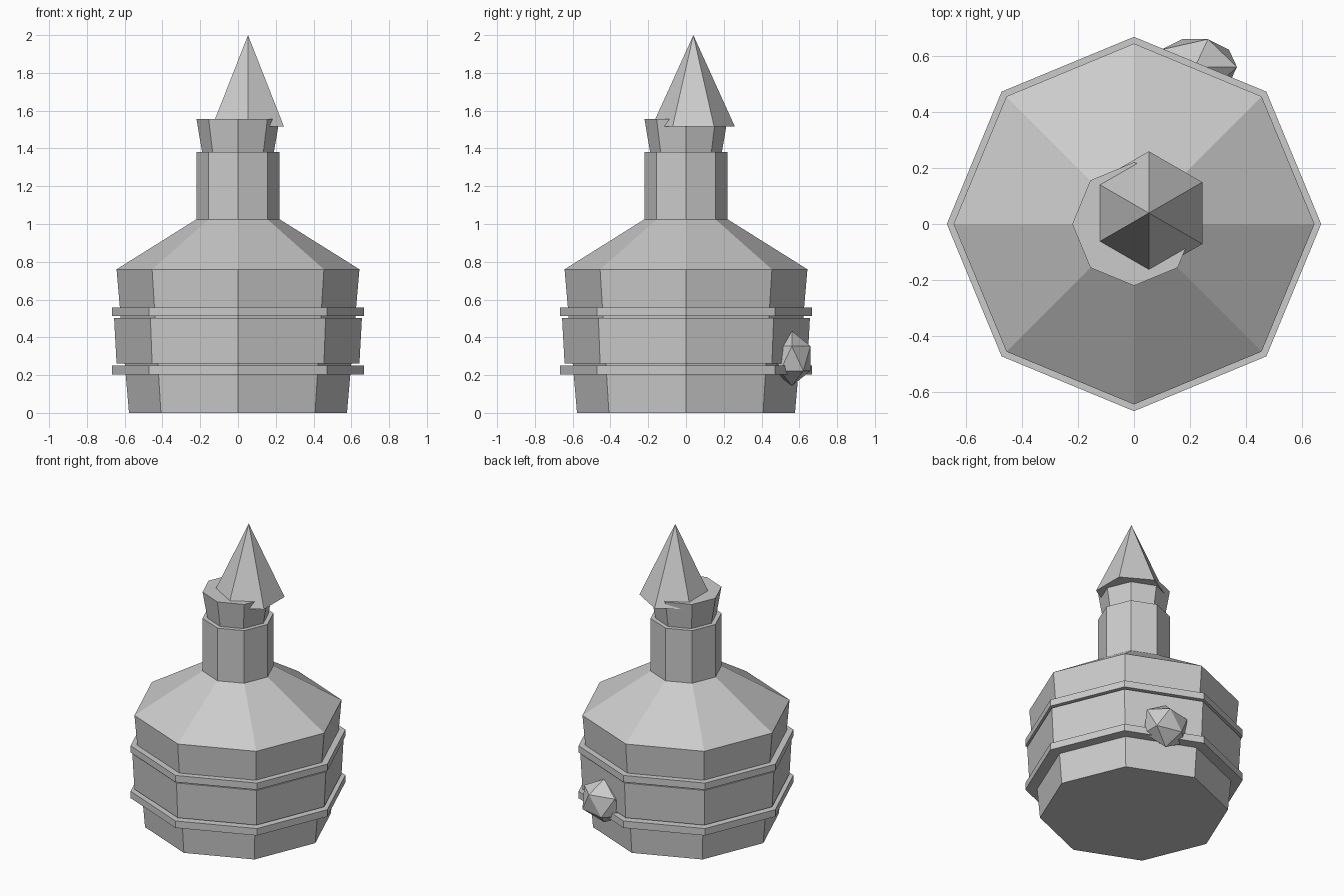
import bpy, bmesh, math
from mathutils import Matrix

if "Cube" in bpy.data.objects:
    bpy.data.objects.remove(bpy.data.objects["Cube"])

grey = bpy.data.materials.new("plain grey")
grey.diffuse_color = (0.6, 0.6, 0.6, 1)
grey.use_nodes = True
grey.node_tree.nodes["Principled BSDF"].inputs["Base Color"].default_value = grey.diffuse_color


def finish(name, bm):
    mesh = bpy.data.meshes.new(name)
    bmesh.ops.recalc_face_normals(bm, faces=bm.faces[:])
    bm.to_mesh(mesh)
    bm.free()
    mesh.materials.append(grey)
    obj = bpy.data.objects.new(name, mesh)
    bpy.context.collection.objects.link(obj)
    return obj


def lathe(name, profile, sides=8, centre=(0, 0), start=0.0):
    """Closed faceted solid from (radius, z) points; radius 0 makes a tip."""
    bm = bmesh.new()
    rings = []
    for r, z in profile:
        n = sides if r > 0 else 1
        rings.append([bm.verts.new((centre[0] + r * math.cos(start + math.tau * i / sides),
                                    centre[1] + r * math.sin(start + math.tau * i / sides), z))
                      for i in range(n)])
    for a, b in zip(rings, rings[1:]):
        for i in range(sides):
            j = (i + 1) % sides
            if len(b) == 1:
                bm.faces.new((a[i], a[j], b[0]))
            else:
                bm.faces.new((a[i], a[j], b[j], b[i]))
    for ring in (rings[0], rings[-1]):
        if len(ring) > 1:
            bm.faces.new(ring)
    return finish(name, bm)


# Bottle: tapered body, sloping shoulder and straight neck
lathe("bottle", [(0.577, 0), (0.643, 0.76), (0.22, 1.025), (0.22, 1.38)])

# Wide wrap with a thin hoop above and below
lathe("wrap", [(0.643, 0.262), (0.656, 0.502)])
for name, low, high in (("lower_hoop", 0.203, 0.25), ("upper_hoop", 0.512, 0.557)):
    lathe(name, [(0.667, low), (0.667, high)])

# Flared stopper and the off-centre spike sunk into it
lathe("stopper", [(0.19, 1.38), (0.22, 1.557)])
lathe("spike", [(0.22, 1.515), (0, 2.0)], sides=6, centre=(0.053, 0.039), start=math.pi / 6)

# Faceted gem on the back
bm = bmesh.new()
bmesh.ops.create_icosphere(bm, subdivisions=1, radius=1.0)
bmesh.ops.transform(bm, verts=bm.verts[:],
                    matrix=Matrix.Translation((0.2175, 0.56, 0.288)) @ Matrix.Diagonal((0.167, 0.116, 0.146, 1)))
finish("gem", bm)
